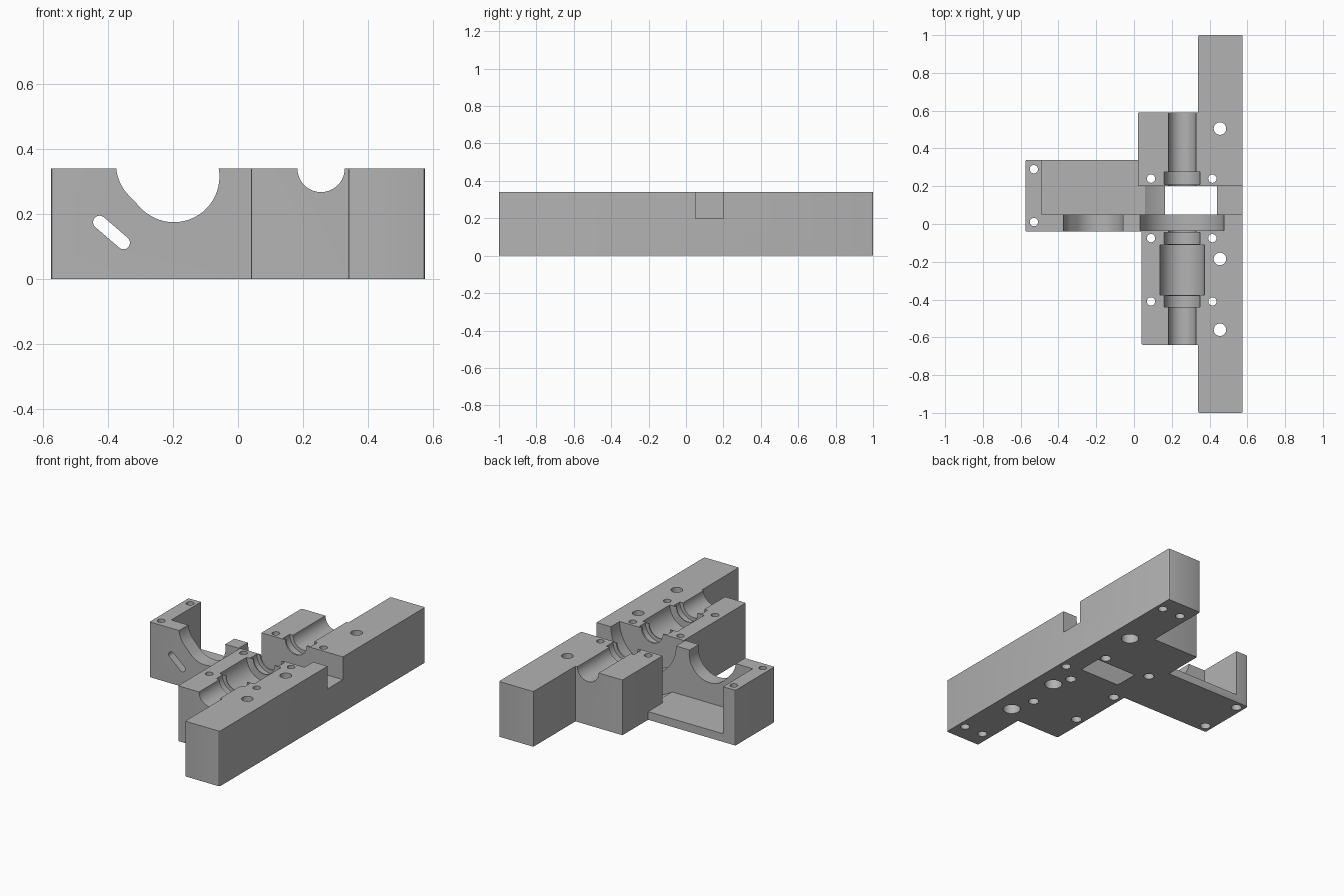
import bpy, bmesh, math
from mathutils import Vector

cube = bpy.data.objects.get("Cube")
if cube:
    bpy.data.objects.remove(cube, do_unlink=True)

H = 0.34            # block height and shaft axis height
SHAFT_X = 0.255

grey = bpy.data.materials.new("matte_grey")
grey.use_nodes = True
grey.diffuse_color = (0.45, 0.45, 0.45, 1)
grey.node_tree.nodes["Principled BSDF"].inputs["Base Color"].default_value = (0.45, 0.45, 0.45, 1)


def prism(name, points, axis, lo, hi):
    """Extrude an outline along y (points are x, z) or z (points are x, y)."""
    bm = bmesh.new()
    place = (lambda p: (p[0], lo, p[1])) if axis == "y" else (lambda p: (p[0], p[1], lo))
    face = bm.faces.new([bm.verts.new(place(p)) for p in points])
    step = Vector((0, hi - lo, 0)) if axis == "y" else Vector((0, 0, hi - lo))
    ext = bmesh.ops.extrude_face_region(bm, geom=[face])
    bmesh.ops.translate(bm, vec=step, verts=[v for v in ext["geom"] if isinstance(v, bmesh.types.BMVert)])
    bmesh.ops.recalc_face_normals(bm, faces=bm.faces[:])
    mesh = bpy.data.meshes.new(name)
    bm.to_mesh(mesh)
    bm.free()
    mesh.materials.append(grey)
    obj = bpy.data.objects.new(name, mesh)
    bpy.context.collection.objects.link(obj)
    return obj


def arc(cx, cy, r, start, end, n):
    angles = [math.radians(start + (end - start) * i / n) for i in range(n + 1)]
    return [(cx + r * math.cos(a), cy + r * math.sin(a)) for a in angles]


def circle(cx, cy, r, n=64):
    return arc(cx, cy, r, 0, 360, n)[:-1]


def capsule(a, b, r, n=32):
    """Outline around two equal circles."""
    turn = math.degrees(math.atan2(b[1] - a[1], b[0] - a[0]))
    return arc(*b, r, turn - 90, turn + 90, n) + arc(*a, r, turn + 90, turn + 270, n)


def box(x0, x1, y0, y1):
    return [(x0, y0), (x1, y0), (x1, y1), (x0, y1)]


# Body: long rail, two shaft blocks and a side arm in one outline
outline = [(0.34, -1), (0.575, -1), (0.575, 1), (0.34, 1), (0.34, 0.59), (0.02, 0.59),
           (0.02, 0.34), (-0.575, 0.34), (-0.575, -0.04), (0.04, -0.04), (0.04, -0.64), (0.34, -0.64)]
body = prism("gearbox_base", outline, "z", 0, H)

# Slightly rounded upright outer corners
bm = bmesh.new()
bm.from_mesh(body.data)
corners = [e for e in bm.edges if abs(e.verts[0].co.z - e.verts[1].co.z) > 0.1 and e.is_convex]
bmesh.ops.bevel(bm, geom=corners, offset=0.008, segments=3, profile=0.5, affect="EDGES")
bm.to_mesh(body.data)
bm.free()

cutters = []


def cut(name, points, axis, lo, hi):
    cutters.append(prism(name, points, axis, lo, hi))


# Side arm: open pocket over a thin floor, motor cradle and adjusting slot
cut("arm_pocket", box(-0.49, 0.02, 0.05, 0.4), "z", 0.05, 0.4)
cut("motor_cradle", capsule((-0.235, 0.355), (-0.197, 0.315), 0.14), "y", -0.1, 0.07)
cut("adjusting_slot", capsule((-0.425, 0.175), (-0.352, 0.112), 0.02, 16), "y", -0.1, 0.07)

# Large gear clearance: curved left side, open bottom, shelf on the right
gear = [(-0.3, 0.4), (-0.3, 0.05)] + arc(SHAFT_X, H, 0.35, 236, 255, 12)
gear += [(0.17, -0.05), (0.44, -0.05), (0.44, 0.2), (0.7, 0.2), (0.7, 0.4)]
cut("gear_clearance", gear, "y", 0.05, 0.2)

# Shaft channel with stepped seats: radius, start, end
seats = [(0.0725, -0.7, 0.7), (0.222, -0.035, 0.052), (0.095, 0.21, 0.275),
         (0.095, -0.105, -0.045), (0.1175, -0.375, -0.112), (0.095, -0.44, -0.38)]
for r, lo, hi in seats:
    cut("shaft_seat", circle(SHAFT_X, H, r), "y", lo, hi)

# Clamp screw holes with nut recesses below
screws = [(-0.53, 0.29), (-0.53, 0.01)]
screws += [(x, y) for x in (0.09, 0.415) for y in (0.24, -0.075, -0.41)]
for x, y in screws:
    cut("screw_hole", circle(x, y, 0.022, 24), "z", -0.1, 0.5)
    cut("nut_recess", circle(x, y, 0.03, 24), "z", -0.1, 0.06)

# Mounting holes along the rail
for y in (0.505, -0.185, -0.56):
    cut("mount_hole", circle(0.455, y, 0.033, 32), "z", -0.1, 0.5)
    cut("mount_recess", circle(0.455, y, 0.05, 32), "z", -0.1, 0.1)

# Blind holes in the underside
for x, y in [(0.53, 0.02)] + [(x, y) for x in (0.53, 0.4) for y in (-0.89, 0.89)]:
    cut("blind_hole", circle(x, y, 0.027, 24), "z", -0.1, 0.1)

# Carve everything out, then drop the cutters
bpy.ops.object.select_all(action="DESELECT")
bpy.context.view_layer.objects.active = body
body.select_set(True)
for cutter in cutters:
    cutter.hide_render = True
    mod = body.modifiers.new(cutter.name, "BOOLEAN")
    mod.operation = "DIFFERENCE"
    mod.solver = "EXACT"
    mod.object = cutter
    bpy.ops.object.modifier_apply(modifier=mod.name)
for cutter in cutters:
    bpy.data.objects.remove(cutter, do_unlink=True)

bpy.ops.object.shade_smooth_by_angle(angle=math.radians(30))
